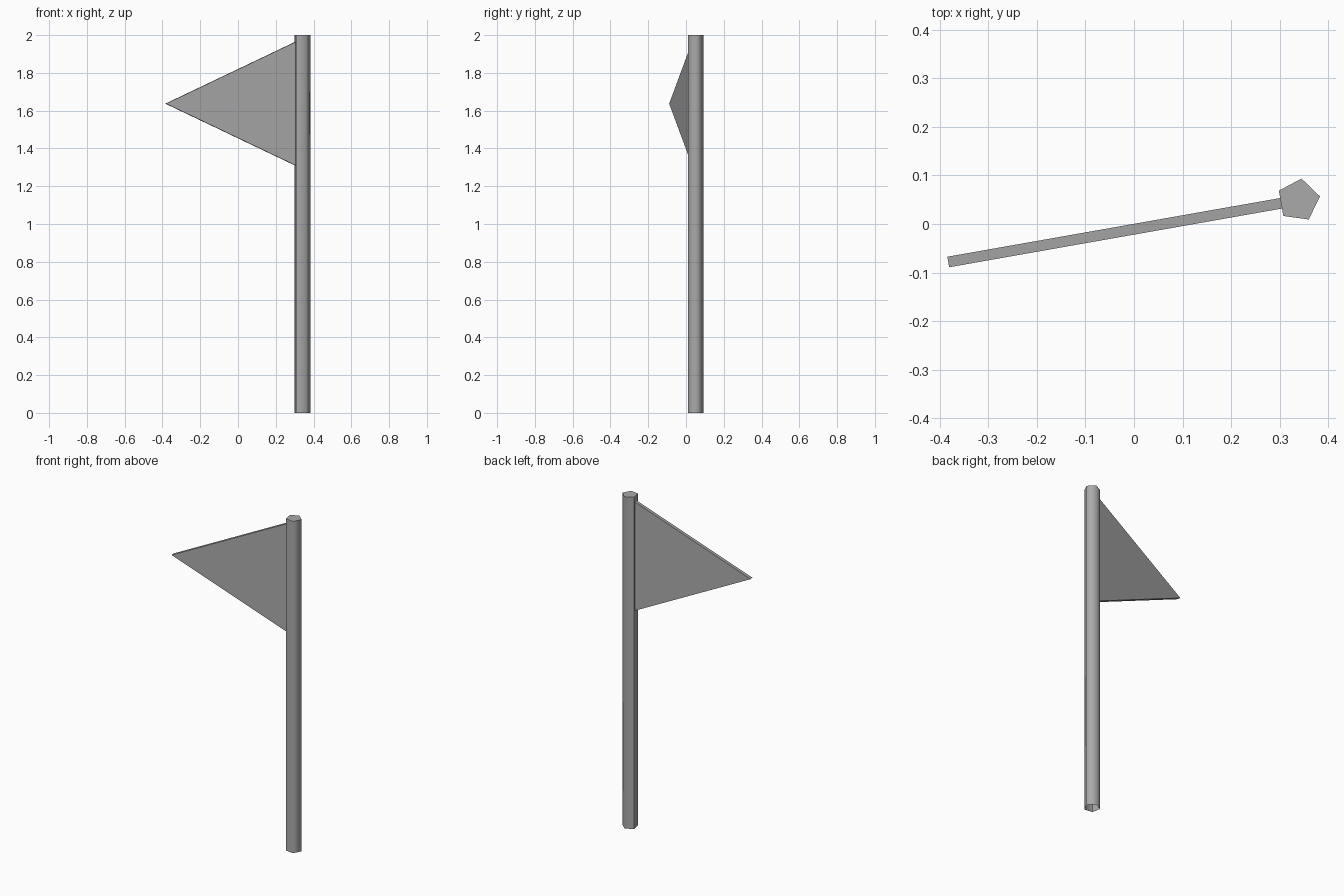
import bpy, bmesh
from math import radians
from mathutils import Matrix, Vector

cube = bpy.data.objects.get("Cube")
if cube:
    bpy.data.objects.remove(cube, do_unlink=True)

# One plain grey for everything
grey = bpy.data.materials.new("grey")
grey.use_nodes = True
colour = (0.4, 0.4, 0.4, 1)
grey.diffuse_color = colour
grey.node_tree.nodes["Principled BSDF"].inputs["Base Color"].default_value = colour

RADIUS, HEIGHT = 0.045, 2.0
APOTHEM = RADIUS * 0.809
PLACE = Matrix.Translation((0.339, 0.049, 0)) @ Matrix.Rotation(radians(10), 4, "Z")


def finish(name, bm):
    """Turn a bmesh into a placed, coloured object."""
    mesh = bpy.data.meshes.new(name)
    bm.to_mesh(mesh)
    bm.free()
    mesh.materials.append(grey)
    obj = bpy.data.objects.new(name, mesh)
    obj.matrix_world = PLACE
    bpy.context.collection.objects.link(obj)
    return obj


# Pole: five-sided tube, closed on top and open underneath
bm = bmesh.new()
ring = [Matrix.Rotation(radians(72 * i), 3, "Z") @ Vector((RADIUS, 0, 0)) for i in range(5)]
low = [bm.verts.new(p) for p in ring]
high = [bm.verts.new(p + Vector((0, 0, HEIGHT))) for p in ring]
bm.faces.new(high)
for i in range(5):
    j = (i + 1) % 5
    bm.faces.new((low[i], low[j], high[j], high[i]))
bm.normal_update()
# The sides are smooth, but the cap and the side behind the flag stay crisp
for f in bm.faces:
    f.smooth = f.normal.z < 0.5 and f.normal.x > -0.95
for e in bm.edges:
    if any(not f.smooth for f in e.link_faces):
        e.smooth = False
finish("pole", bm)

# Flag: thin triangular pennant fixed to the flat side of the pole
bm = bmesh.new()
outline = [(-APOTHEM, 1.964), (-0.733, 1.637), (-APOTHEM, 1.31)]
face = bm.faces.new([bm.verts.new((x, -0.011, z)) for x, z in outline])
new = bmesh.ops.extrude_face_region(bm, geom=[face])["geom"]
bmesh.ops.translate(bm, vec=(0, 0.022, 0),
                    verts=[g for g in new if isinstance(g, bmesh.types.BMVert)])
bmesh.ops.recalc_face_normals(bm, faces=bm.faces)
finish("flag", bm)
